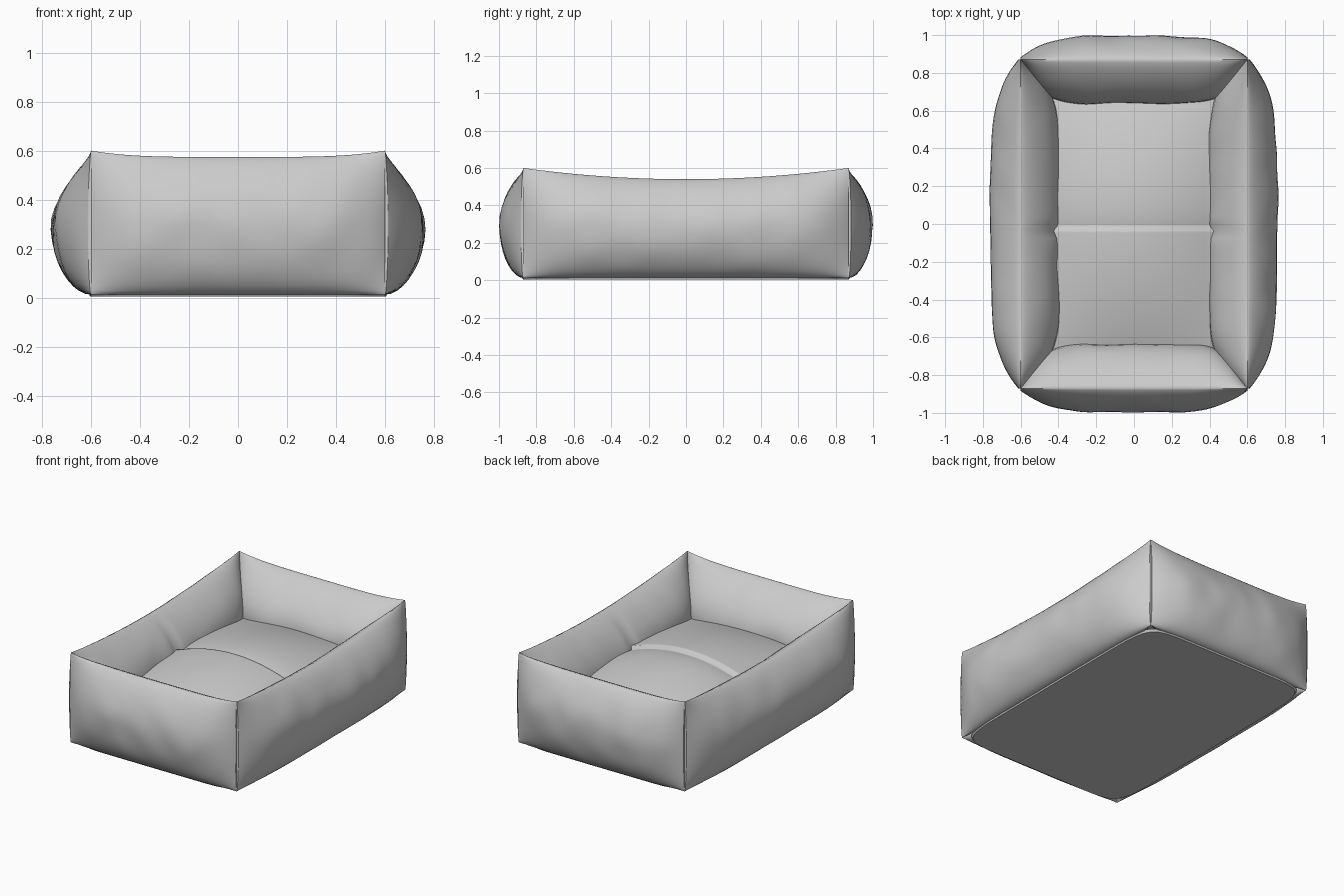
import bpy, math
from mathutils import Vector, noise

cube = bpy.data.objects.get("Cube")
if cube:
    bpy.data.objects.remove(cube, do_unlink=True)

fabric = bpy.data.materials.new("light grey fabric")
fabric.use_nodes = True
GREY = (0.6, 0.6, 0.6, 1)
fabric.diffuse_color = GREY
fabric.node_tree.nodes["Principled BSDF"].inputs["Base Color"].default_value = GREY

CX, CY = 0.6, 0.87      # corner seams
SEAM_Y = -0.02          # crease across the cushion
FLOOR = 0.012


def make_object(name, verts, faces, angle):
    mesh = bpy.data.meshes.new(name)
    mesh.from_pydata(verts, [], faces)
    mesh.materials.append(fabric)
    obj = bpy.data.objects.new(name, mesh)
    bpy.context.collection.objects.link(obj)
    bpy.ops.object.select_all(action='DESELECT')
    obj.select_set(True)
    bpy.context.view_layer.objects.active = obj
    bpy.ops.object.mode_set(mode='EDIT')
    bpy.ops.mesh.select_all(action='SELECT')
    bpy.ops.mesh.remove_doubles(threshold=0.0005)
    bpy.ops.mesh.normals_make_consistent(inside=False)
    bpy.ops.object.mode_set(mode='OBJECT')
    bpy.ops.object.shade_smooth_by_angle(angle=math.radians(angle))


def grid_faces(rows, cols, wrap=False):
    last = cols if wrap else cols - 1
    return [(r * cols + c, r * cols + (c + 1) % cols,
             (r + 1) * cols + (c + 1) % cols, (r + 1) * cols + c)
            for r in range(rows - 1) for c in range(last)]


def bolster(name, place, half, outer, inner, mid_top, sag, taper, crease):
    """Stuffed wall pinched to a narrow vertical seam at both ends."""
    rows, steps = 73, 18
    ring = 2 * steps
    verts = []
    for r in range(rows):
        t = math.sin(math.pi / 2 * (2 * r / (rows - 1) - 1))
        along = t * half
        top = mid_top + (0.6 - mid_top) * abs(t) ** sag
        for k in range(ring):
            outside = k < steps
            s = k / steps if outside else 2 - k / steps
            s = (1 - math.cos(math.pi * s)) / 2
            swell = max(0, math.sin(math.pi * s)) ** (0.72 if s < 0.5 else 0.5)
            if outside:
                off = swell * (0.013 + outer * (1 - abs(t) ** taper))
            else:
                off = -swell * (0.02 + inner * (1 - t ** 6))
                if crease:
                    off *= 1 - 0.1 * math.exp(-((along + 0.04) / 0.03) ** 2)
            z = top + (FLOOR - top) * s
            # soft dents in the cloth
            p = Vector(place(along, off) + (z,))
            off += 0.009 * swell * (1 - t ** 6) * noise.noise(p * 6)
            verts.append(place(along, off) + (z,))
    ends = [tuple(range(ring)), tuple(range((rows - 1) * ring, rows * ring))]
    make_object(name, verts, grid_faces(rows, ring, True) + ends, 55)


# Four stuffed walls
for side, sign in (("left", 1), ("right", -1)):
    bolster(side + "_wall", lambda a, o, s=sign: (s * (CX + o), a),
            CY, 0.147, 0.19, 0.54, 2, 5, True)
for side, sign in (("back", 1), ("front", -1)):
    bolster(side + "_wall", lambda a, o, s=sign: (a, s * (CY + o)),
            CX, 0.115, 0.215, 0.574, 4, 4, False)

# Domed seat cushion with a stepped crease across the middle
ROWS, COLS = 97, 33
cushion = []
for r in range(ROWS):
    y = -0.74 + 1.48 * r / (ROWS - 1)
    for c in range(COLS):
        x = -0.5 + c / (COLS - 1)
        fx = 1 - (x / 0.42) ** 2
        fy = 1 - (y / 0.66) ** 2
        z = 0.285 + 0.03 * fx + 0.06 * fy + 0.055 * max(fx, 0) * max(fy, 0)
        if y > SEAM_Y:
            z -= 0.022 * math.exp(-(y - SEAM_Y) / 0.1)
        cushion.append((x, y, z))
make_object("seat_cushion", cushion, grid_faces(ROWS, COLS), 70)

# Flat underside panel with rounded corners
outline = []
for i in range(64):
    a = 2 * math.pi * i / 64
    ca, sa = math.cos(a), math.sin(a)
    outline.append((0.61 * math.copysign(abs(ca) ** 0.2, ca),
                    0.88 * math.copysign(abs(sa) ** 0.2, sa)))
n = len(outline)
base = [(x * k, y * k, z) for z, k in ((0.004, 0.99), (0.02, 1)) for x, y in outline]
faces = grid_faces(2, n, True) + [tuple(range(n)), tuple(range(n, 2 * n))]
make_object("base_panel", base, faces, 30)
